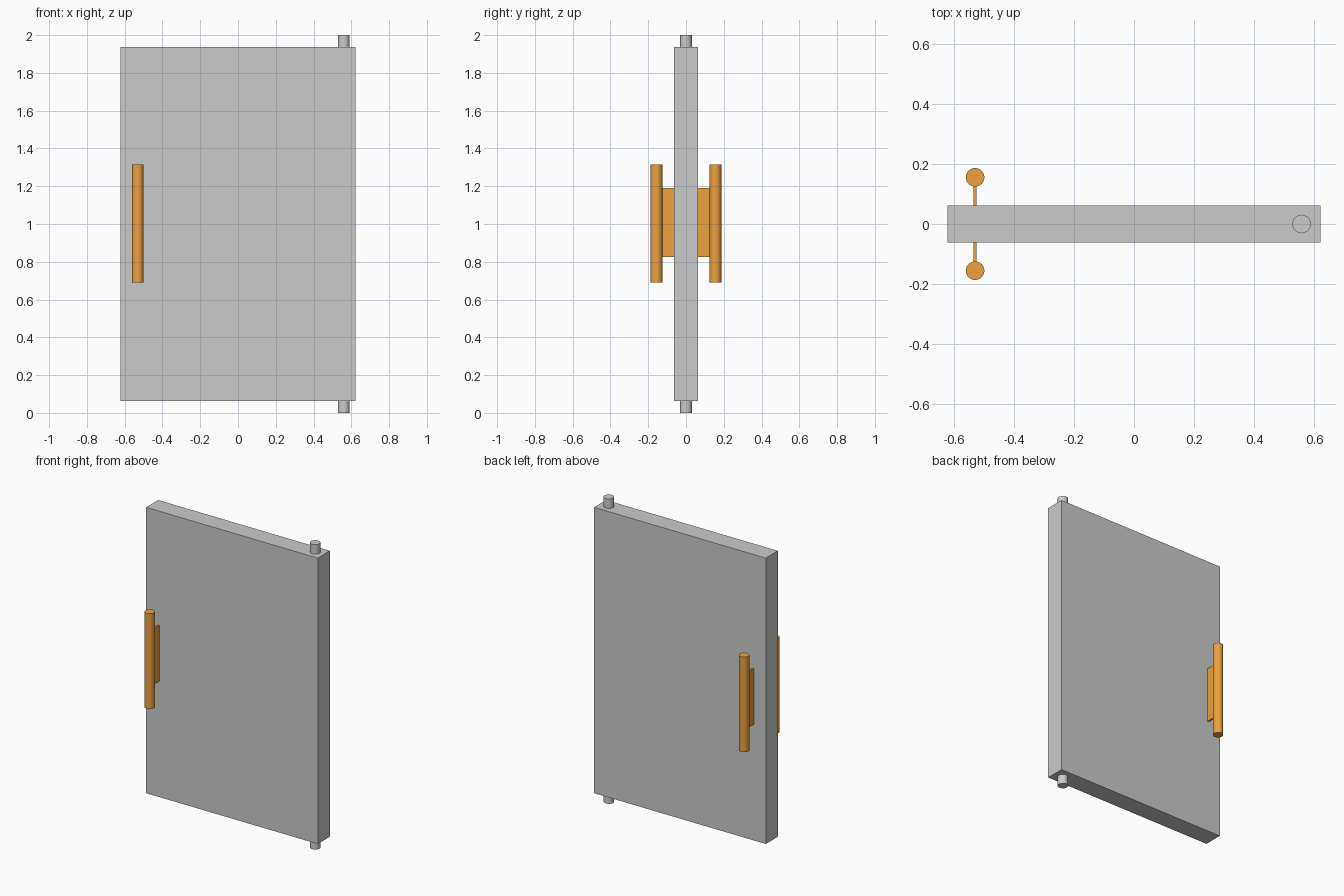
import bpy
import math

if "Cube" in bpy.data.objects:
    bpy.data.objects.remove(bpy.data.objects["Cube"])

handle_paint = bpy.data.materials.new("handle_orange")
handle_paint.diffuse_color = (0.85, 0.36, 0.05, 1)
handle_paint.use_nodes = True
handle_paint.node_tree.nodes["Principled BSDF"].inputs["Base Color"].default_value = handle_paint.diffuse_color


def box(name, size, loc, mat=None):
    bpy.ops.mesh.primitive_cube_add(size=1, location=loc)
    ob = bpy.context.object
    ob.name = name
    ob.scale = size
    bpy.ops.object.transform_apply(location=False, rotation=False, scale=True)
    if mat:
        ob.data.materials.append(mat)
    return ob


def rod(name, radius, x, y, z0, z1, mat=None):
    bpy.ops.mesh.primitive_cylinder_add(
        vertices=32, radius=radius, depth=z1 - z0, location=(x, y, (z0 + z1) / 2))
    ob = bpy.context.object
    ob.name = name
    bpy.ops.object.shade_smooth_by_angle(angle=math.radians(30))
    if mat:
        ob.data.materials.append(mat)
    return ob


# Door leaf
box("door_panel", (1.245, 0.125, 1.875), (0, 0, 1.0))

# Pivot pins at the hinge side
rod("bottom_pivot", 0.031, 0.56, 0, 0.0, 0.0625)
rod("top_pivot", 0.031, 0.56, 0, 1.9375, 2.0)

# Pull handle on each face, held by a thin web
for side, s in (("front", -1), ("back", 1)):
    rod(side + "_handle", 0.031, -0.531, s * 0.156, 0.69, 1.314, handle_paint)
    box(side + "_handle_web", (0.011, 0.0885, 0.366),
        (-0.531, s * 0.10675, 1.007), handle_paint)
